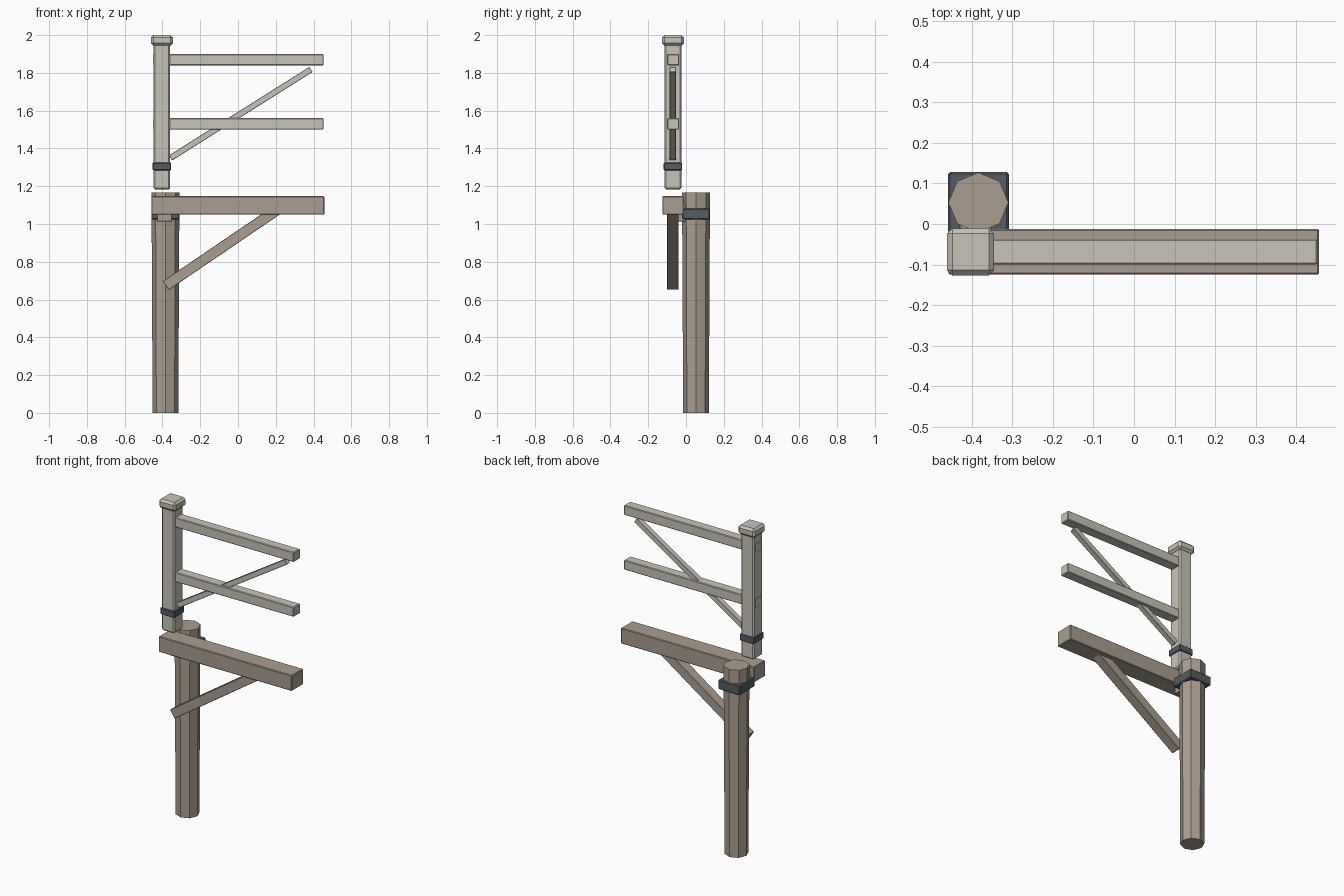
import bpy
from math import radians
from mathutils import Vector

cube = bpy.data.objects.get("Cube")
if cube:
    bpy.data.objects.remove(cube, do_unlink=True)


def material(name, rgb):
    mat = bpy.data.materials.new(name)
    mat.use_nodes = True
    mat.diffuse_color = (*rgb, 1)
    mat.node_tree.nodes["Principled BSDF"].inputs["Base Color"].default_value = (*rgb, 1)
    return mat


brown = material("weathered brown wood", (0.40, 0.34, 0.28))
pale = material("pale wood", (0.58, 0.55, 0.48))
iron = material("dark iron", (0.09, 0.11, 0.125))


def finish(name, mat, bevel):
    obj = bpy.context.object
    obj.name = name
    obj.data.materials.append(mat)
    if bevel:
        mod = obj.modifiers.new("Chamfer", 'BEVEL')
        mod.width = bevel
        mod.segments = 1
    return obj


def box(name, low, high, mat, bevel=0.004):
    low, high = Vector(low), Vector(high)
    bpy.ops.mesh.primitive_cube_add(size=1, location=(low + high) / 2)
    bpy.context.object.scale = high - low
    bpy.ops.object.transform_apply(location=False, rotation=False, scale=True)
    return finish(name, mat, bevel)


def block(name, centre, half, bottom, top, mat, bevel):
    x, y = centre
    return box(name, (x - half, y - half, bottom), (x + half, y + half, top), mat, bevel)


def brace(name, start, end, y, height, depth, mat):
    # Square timber running between two points in the x-z plane
    a, b = Vector((start[0], y, start[1])), Vector((end[0], y, end[1]))
    length = (b - a).length
    obj = box(name, (-length / 2, -depth / 2, -height / 2),
              (length / 2, depth / 2, height / 2), mat, 0.002)
    obj.rotation_euler = (b - a).to_track_quat('X', 'Z').to_euler()
    obj.location = (a + b) / 2
    return obj


# Lower octagonal post and its iron band
POST = (-0.384, 0.053)
bpy.ops.mesh.primitive_cone_add(vertices=8, radius1=0.068, radius2=0.074,
                                depth=1.167, location=(*POST, 1.167 / 2))
finish("lower_post", brown, 0)
block("lower_band", POST, 0.075, 1.025, 1.083, iron, 0.005)

# Lower beam, its tie to the post and its diagonal brace
box("lower_beam", (-0.458, -0.125, 1.05), (0.457, -0.012, 1.147), brown, 0.004)
box("beam_tie", (-0.43, -0.06, 1.012), (-0.35, 0.03, 1.12), brown, 0.003)
brace("lower_brace", (-0.382, 0.674), (0.23, 1.09), -0.07, 0.056, 0.062, brown)

# Upper square post with band and cap
UPPER = (-0.403, -0.069)
block("upper_post", UPPER, 0.044, 1.183, 1.96, pale, 0.008)
block("upper_band", UPPER, 0.049, 1.284, 1.325, iron, 0.004)
block("post_cap", UPPER, 0.058, 1.944, 2.0, pale, 0.013)

# Upper rails and their diagonal brace
for label, z in (("upper", 1.87), ("middle", 1.53)):
    box(label + "_rail", (-0.449, -0.1, z - 0.03), (0.453, -0.037, z + 0.03), pale, 0.004)
brace("upper_brace", (-0.357, 1.35), (0.386, 1.818), -0.07, 0.032, 0.034, pale)
